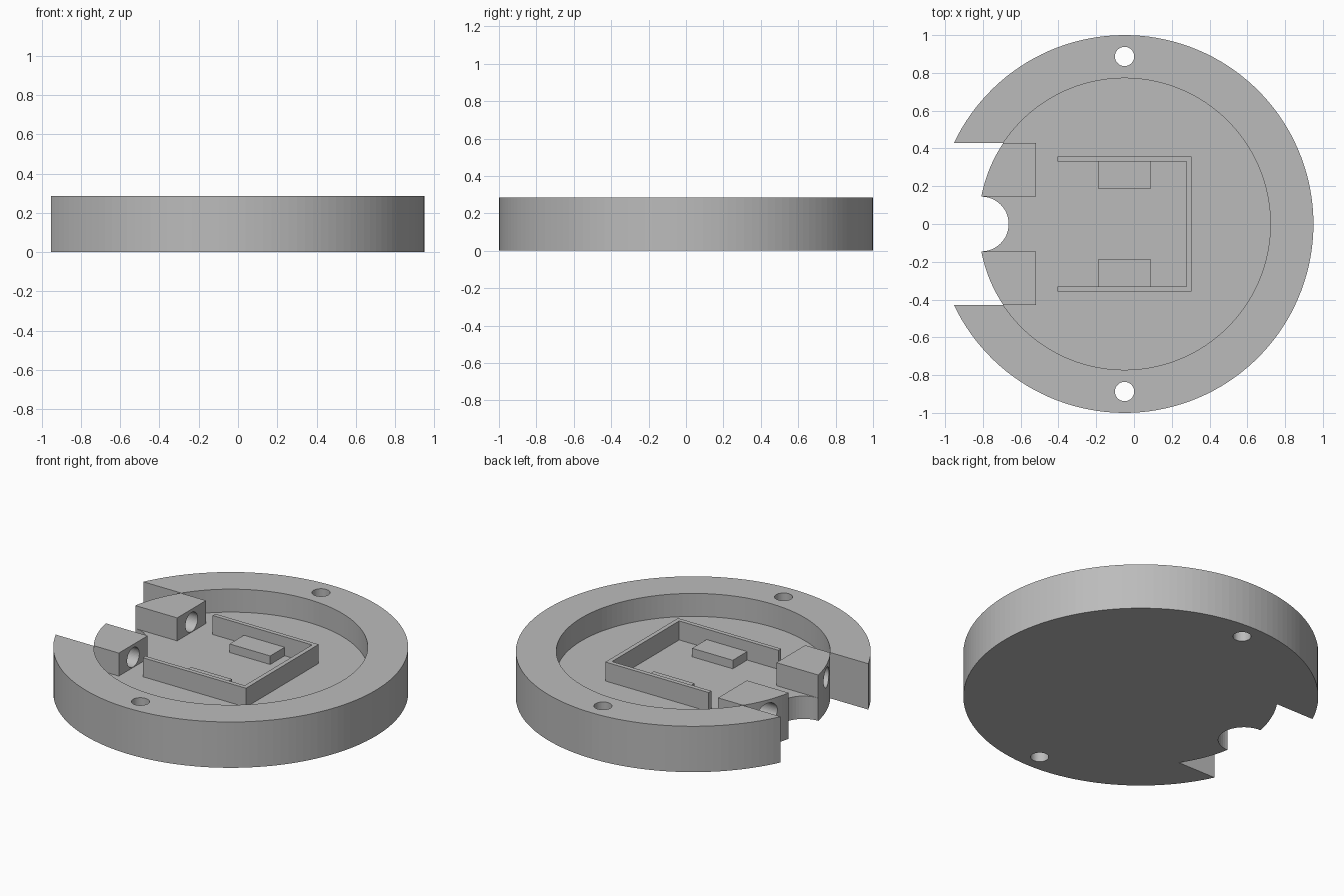
import bpy, bmesh, math
from mathutils import Matrix

CX = -0.05            # centre of the round body
TOP, FLOOR = 0.285, 0.142
INNER = 0.772         # recess radius
SLOT, GAP = 0.43, 0.145
BLOCK_X = -0.52

if "Cube" in bpy.data.objects:
    bpy.data.objects.remove(bpy.data.objects["Cube"], do_unlink=True)

grey = bpy.data.materials.new("plain grey")
grey.use_nodes = True
colour = (0.5, 0.5, 0.5, 1)
grey.diffuse_color = colour
grey.node_tree.nodes["Principled BSDF"].inputs["Base Color"].default_value = colour


def finish(name, bm):
    bmesh.ops.recalc_face_normals(bm, faces=bm.faces[:])
    mesh = bpy.data.meshes.new(name)
    bm.to_mesh(mesh)
    bm.free()
    mesh.materials.append(grey)
    obj = bpy.data.objects.new(name, mesh)
    bpy.context.collection.objects.link(obj)
    return obj


def prism(name, outline, z0, z1):
    bm = bmesh.new()
    face = bm.faces.new([bm.verts.new((x, y, z0)) for x, y in outline])
    new = bmesh.ops.extrude_face_region(bm, geom=[face])["geom"]
    verts = [v for v in new if isinstance(v, bmesh.types.BMVert)]
    bmesh.ops.translate(bm, vec=(0, 0, z1 - z0), verts=verts)
    return finish(name, bm)


def cylinder(name, radius, depth, matrix):
    bm = bmesh.new()
    bmesh.ops.create_cone(bm, cap_ends=True, segments=48, radius1=radius,
                          radius2=radius, depth=depth, matrix=matrix)
    return finish(name, bm)


def arc(cx, radius, a0, a1, n):
    return [(cx + radius * math.cos(a0 + (a1 - a0) * i / n),
             radius * math.sin(a0 + (a1 - a0) * i / n)) for i in range(n + 1)]


def cut(target, cutter):
    mod = target.modifiers.new("cut", "BOOLEAN")
    mod.operation, mod.solver, mod.object = "DIFFERENCE", "EXACT", cutter
    bpy.context.view_layer.objects.active = target
    bpy.ops.object.modifier_apply(modifier=mod.name)
    bpy.data.objects.remove(cutter, do_unlink=True)


# Round body: outer rim, slot on the -x side, inner arc and round bite
rim = math.pi - math.asin(SLOT)
slot = math.pi - math.asin(SLOT / INNER)
gap = math.pi - math.asin(GAP / INNER)
bite_x = CX + INNER * math.cos(gap)
outline = arc(CX, 1, -rim, rim, 120)
outline += arc(CX, INNER, slot, gap, 12)
outline += arc(bite_x, GAP, math.pi / 2, -math.pi / 2, 24)[1:-1]
outline += arc(CX, INNER, -gap, -slot, 12)
body = prism("round_body", outline, 0, TOP)

# Recess, leaving two blocks beside the cable gap
side = SLOT - 0.002
edge = math.pi - math.asin(side / INNER)
recess = arc(CX, INNER, -edge, edge, 110)
recess += [(BLOCK_X, side), (BLOCK_X, GAP), (-1.1, GAP),
           (-1.1, -GAP), (BLOCK_X, -GAP), (BLOCK_X, -side)]
cut(body, prism("recess_cutter", recess, FLOOR, TOP + 0.1))

# Screw holes and holes through the blocks
for s in (-1, 1):
    cut(body, cylinder("screw_cutter", 0.051, 1,
                       Matrix.Translation((CX, s * 0.887, 0.1))))
    cut(body, cylinder("block_cutter", 0.06, 0.42,
                       Matrix.Translation((-0.7, s * 0.287, 0.205))
                       @ Matrix.Rotation(math.pi / 2, 4, "Y")))

# U-shaped holder wall
x0, x1, y1, t = -0.405, 0.305, 0.357, 0.027
prism("holder_wall", [(x0, -y1), (x1, -y1), (x1, y1), (x0, y1),
                      (x0, y1 - t), (x1 - t, y1 - t),
                      (x1 - t, t - y1), (x0, t - y1)], FLOOR - 0.01, 0.26)

# Support pads against the holder sides
for s, label in ((1, "back"), (-1, "front")):
    prism(label + "_pad", [(-0.19, s * 0.188), (0.09, s * 0.188),
                           (0.09, s * (y1 - t)), (-0.19, s * (y1 - t))],
          FLOOR - 0.01, 0.195)
